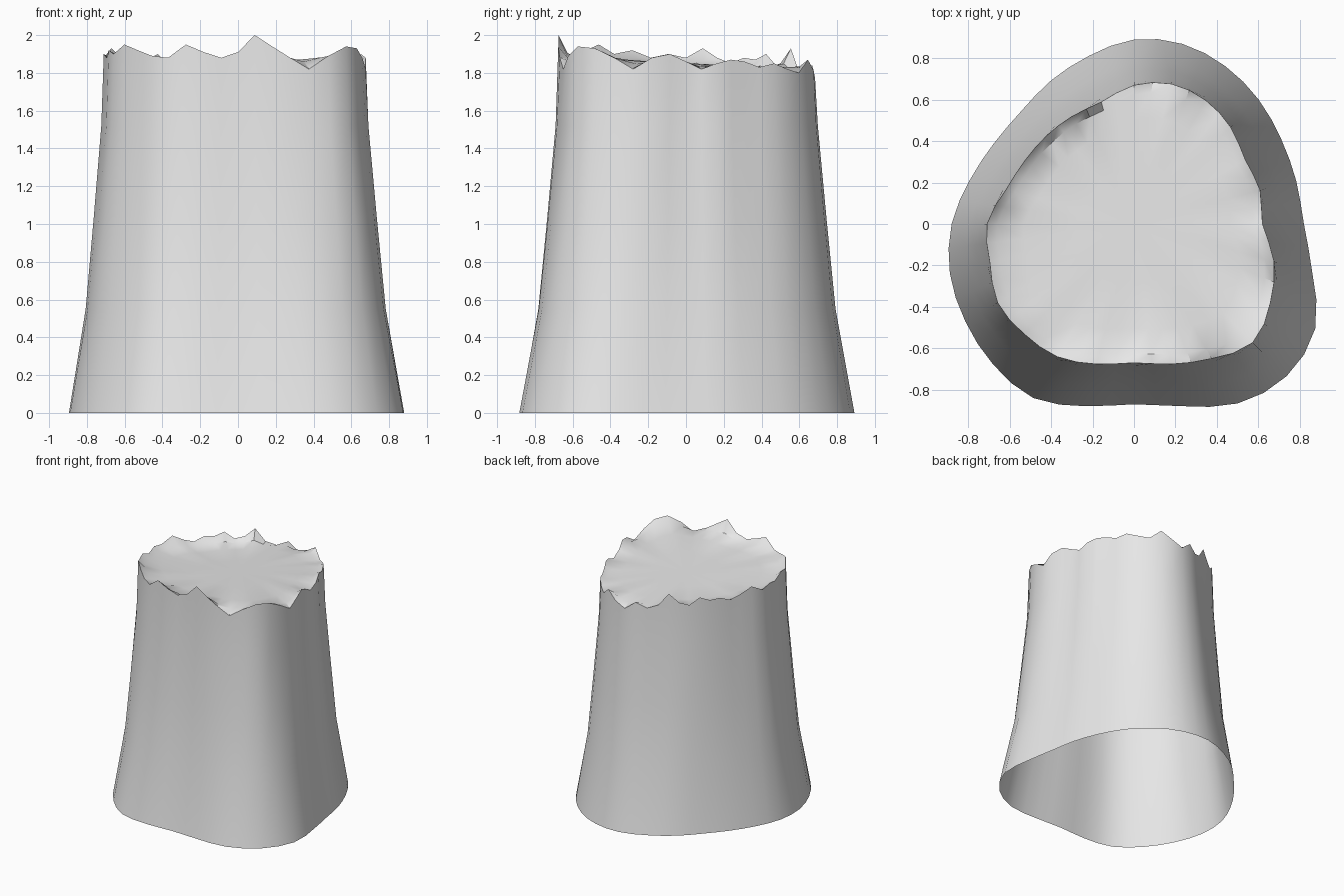
import bpy
import bmesh
from math import sin, cos, radians, tau

cube = bpy.data.objects.get("Cube")
if cube:
    bpy.data.objects.remove(cube, do_unlink=True)

# Trunk radii in hundredths, evenly spaced counter-clockwise from +x
BASE = [82, 81, 82, 85, 88, 90, 89, 84, 80, 77, 78, 82,
        88, 92, 94, 96, 97, 91, 87, 91, 100, 104, 101, 89]
TOP = [62, 63, 62, 66, 69, 70, 67, 61, 60, 60, 61, 64,
       71, 72, 76, 75, 74, 70, 67, 70, 75, 81, 76, 70]
# Splintered rim heights, in hundredths above RIM_LOW, two per radius
RIM_LOW = 1.7
RIM = [16, 12, 15, 17, 16, 13, 15, 12, 10, 17, 11, 7,
       14, 10, 13, 23, 16, 14, 20, 17, 18, 15, 18, 23,
       18, 20, 18, 22, 20, 25, 22, 19, 18, 25, 21, 18,
       21, 30, 24, 18, 12, 19, 24, 23, 18, 12, 18, 20]
SEGMENTS = len(RIM)


def doubled(radii):
    """Insert a smooth midpoint after every radius."""
    n = len(radii)
    result = []
    for i, r in enumerate(radii):
        before, after, beyond = radii[i - 1], radii[(i + 1) % n], radii[(i + 2) % n]
        result += [r / 100, (9 * (r + after) - before - beyond) / 1600]
    return result


base, top = doubled(BASE), doubled(TOP)
rim = [RIM_LOW + h / 100 for h in RIM]
bm = bmesh.new()


def ring(radius, height):
    """Ring of vertices from radius(i) and height(i, x, y)."""
    verts = []
    for i in range(SEGMENTS):
        angle = tau * i / SEGMENTS
        x, y = radius(i) * cos(angle), radius(i) * sin(angle)
        verts.append(bm.verts.new((x, y, height(i, x, y))))
    return verts


def bridge(lower, upper):
    for i in range(SEGMENTS):
        j = (i + 1) % SEGMENTS
        bm.faces.new((lower[i], lower[j], upper[j], upper[i]))


def cap_height(x, y):
    """Gently rolling cut surface, lower at the back."""
    return 1.84 - 0.05 * y + 0.012 * sin(5 * x + 2 * y)


# Flared bark wall, open underneath
rings = []
for z, taper in ((0, 0), (0.55, 0.48), (1.03, 0.71), (1.52, 0.93)):
    rings.append(ring(lambda i: base[i] + (top[i] - base[i]) * taper,
                      lambda i, x, y: z))
rings.append(ring(lambda i: top[i], lambda i, x, y: rim[i]))

# Broken top sinking inward from the jagged rim
for scale, jag in ((0.93, 0.3), (0.75, 0.05), (0.4, 0)):
    rings.append(ring(lambda i: top[i] * scale,
                      lambda i, x, y: cap_height(x, y) * (1 - jag) + rim[i] * jag))
for lower, upper in zip(rings, rings[1:]):
    bridge(lower, upper)
centre = bm.verts.new((0, 0, cap_height(0, 0)))
for i in range(SEGMENTS):
    bm.faces.new((rings[-1][i], rings[-1][(i + 1) % SEGMENTS], centre))

mesh = bpy.data.meshes.new("tree_stump")
bm.to_mesh(mesh)
bm.free()
stump = bpy.data.objects.new("tree_stump", mesh)
bpy.context.collection.objects.link(stump)

# Single plain grey
grey = bpy.data.materials.new("plain grey")
grey.use_nodes = True
colour = (0.8, 0.8, 0.8, 1)
grey.diffuse_color = colour
grey.node_tree.nodes["Principled BSDF"].inputs["Base Color"].default_value = colour
mesh.materials.append(grey)

# Smooth bark with a crisp rim
bpy.ops.object.select_all(action="DESELECT")
stump.select_set(True)
bpy.context.view_layer.objects.active = stump
bpy.ops.object.shade_smooth_by_angle(angle=radians(40))
